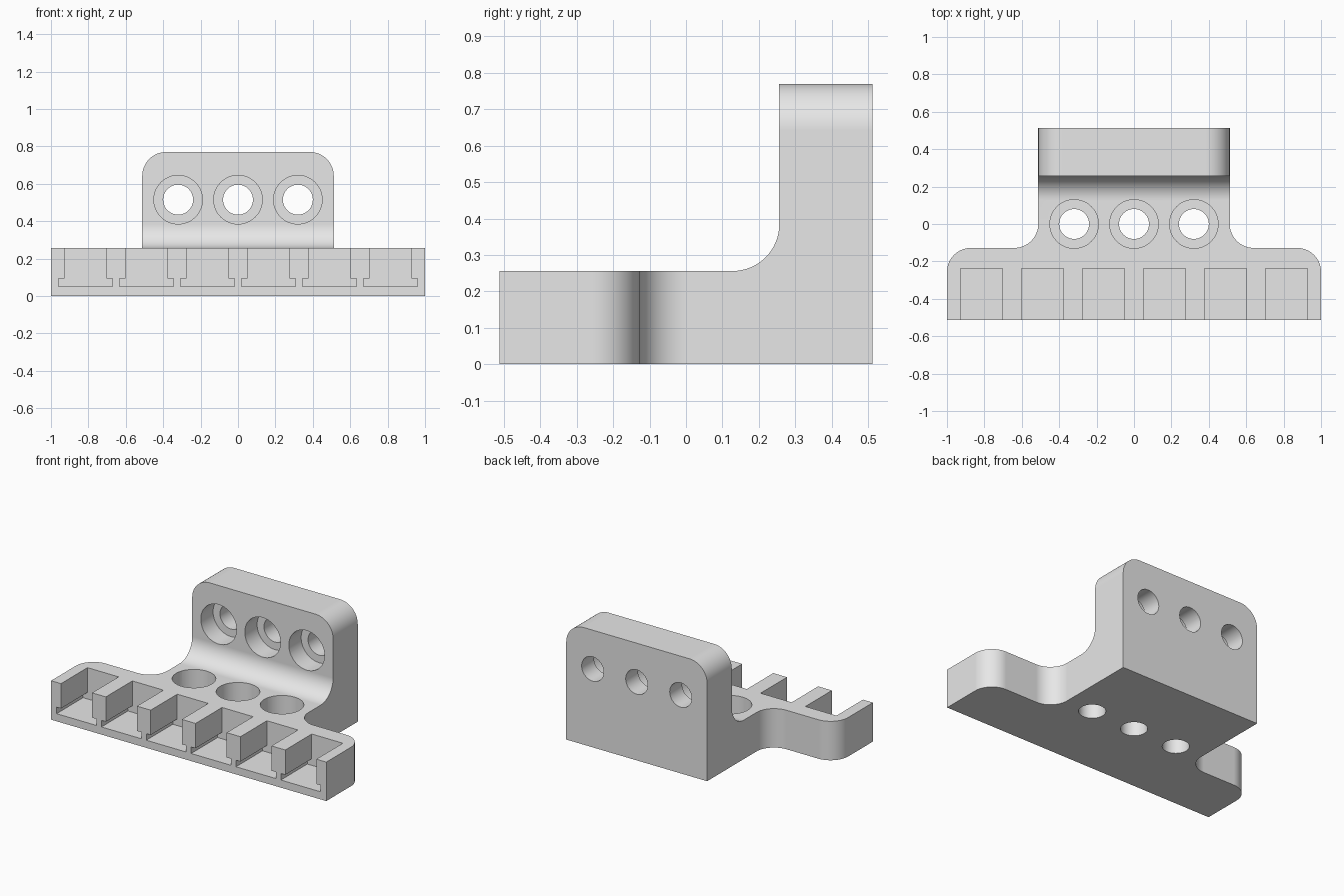
import bpy
import bmesh
from math import cos, sin, radians
from mathutils import Vector

if "Cube" in bpy.data.objects:
    bpy.data.objects.remove(bpy.data.objects["Cube"], do_unlink=True)

grey = bpy.data.materials.new("plain grey")
grey.use_nodes = True
COLOUR = (0.8, 0.8, 0.8, 1)
grey.diffuse_color = COLOUR
grey.node_tree.nodes["Principled BSDF"].inputs["Base Color"].default_value = COLOUR

# Main sizes
DEPTH = 0.512      # half depth, also half width of the upright plate
THICK = 0.256      # thickness of both plates
HEIGHT = 0.77
R = 0.128          # radius of every rounding
HOLES = (-0.32, 0, 0.32)

# Places a profile point (a, b) at distance c along the extrusion axis
AXES = {"X": lambda a, b, c: (c, a, b),
        "Y": lambda a, b, c: (a, c, b),
        "Z": lambda a, b, c: (a, b, c)}


def arc(cx, cy, r, start, end, steps=16):
    angles = [radians(start + (end - start) * i / steps) for i in range(steps + 1)]
    return [(cx + r * cos(t), cy + r * sin(t)) for t in angles]


def mirrored(half):
    """Close a right-hand half outline with its mirror image."""
    return half + [(-a, b) for a, b in reversed(half)]


def prism(name, outline, axis, start, end):
    bm = bmesh.new()
    place = AXES[axis]
    face = bm.faces.new([bm.verts.new(place(a, b, start)) for a, b in outline])
    swept = bmesh.ops.extrude_face_region(bm, geom=[face])["geom"]
    shift = Vector(place(0, 0, end - start))
    bmesh.ops.translate(bm, vec=shift,
                        verts=[v for v in swept if isinstance(v, bmesh.types.BMVert)])
    bmesh.ops.recalc_face_normals(bm, faces=bm.faces)
    mesh = bpy.data.meshes.new(name)
    bm.to_mesh(mesh)
    bm.free()
    mesh.materials.append(grey)
    obj = bpy.data.objects.new(name, mesh)
    bpy.context.collection.objects.link(obj)
    return obj


def combine(target, tool, operation):
    """Apply a boolean to target and discard the tool."""
    tool.hide_render = True
    mod = target.modifiers.new("shape", "BOOLEAN")
    mod.operation = operation
    mod.solver = "EXACT"
    mod.object = tool
    bpy.context.view_layer.objects.active = target
    bpy.ops.object.modifier_apply(modifier=mod.name)
    bpy.data.objects.remove(tool, do_unlink=True)


# L-shaped side profile with the inner fillet
side = [(-DEPTH, 0), (DEPTH, 0), (DEPTH, 1), (THICK, 1)]
side += arc(THICK - R, THICK + R, R, 0, -90) + [(-DEPTH, THICK)]
bracket = prism("bracket", side, "X", -1.2, 1.2)

# Plan outline: wide front bar flowing into the narrower back
plan = [(1, -DEPTH)] + arc(1 - R, -2 * R, R, 0, 90)
plan += arc(DEPTH + R, 0, R, 270, 180) + [(DEPTH, 0.7)]
# The front edge of the plan overshoots, as the side profile sets it
plan[0] = (1, -0.7)
combine(bracket, prism("plan_outline", mirrored(plan), "Z", -0.1, 1.2), "INTERSECT")

# Front outline rounds the upper corners of the upright plate
front = [(1.3, -0.2), (1.3, HEIGHT - R)] + arc(DEPTH - R, HEIGHT - R, R, 0, 90)
combine(bracket, prism("front_outline", mirrored(front), "Y", -0.8, 0.8), "INTERSECT")

# Counterbored screw holes through the base and the upright plate
for x in HOLES:
    base_hole = arc(x, 0, 0.08, 0, 352.5, 47)
    base_bore = arc(x, 0, 0.13, 0, 352.5, 47)
    combine(bracket, prism("base_hole", base_hole, "Z", -0.1, 0.5), "DIFFERENCE")
    combine(bracket, prism("base_bore", base_bore, "Z", THICK / 2, 0.5), "DIFFERENCE")
    wall_hole = arc(x, 0.515, 0.08, 0, 352.5, 47)
    wall_bore = arc(x, 0.515, 0.13, 0, 352.5, 47)
    combine(bracket, prism("wall_hole", wall_hole, "Y", 0.1, 0.7), "DIFFERENCE")
    combine(bracket, prism("wall_bore", wall_bore, "Y", 0.1, THICK + R), "DIFFERENCE")

# Six T-shaped slots open to the front and the top
slot = [(0.145, 0.05), (0.145, 0.093), (0.113, 0.093), (0.113, 0.4)]
for i in range(6):
    centre = (i - 2.5) * 0.326
    outline = [(a + centre, b) for a, b in mirrored(slot)]
    combine(bracket, prism("slot", outline, "Y", -0.7, -0.237), "DIFFERENCE")

# Smooth curved walls, flat plates
bpy.ops.object.select_all(action="DESELECT")
bracket.select_set(True)
bpy.context.view_layer.objects.active = bracket
bpy.ops.object.shade_smooth_by_angle(angle=radians(30))
weighted = bracket.modifiers.new("flat plates", "WEIGHTED_NORMAL")
weighted.keep_sharp = True
